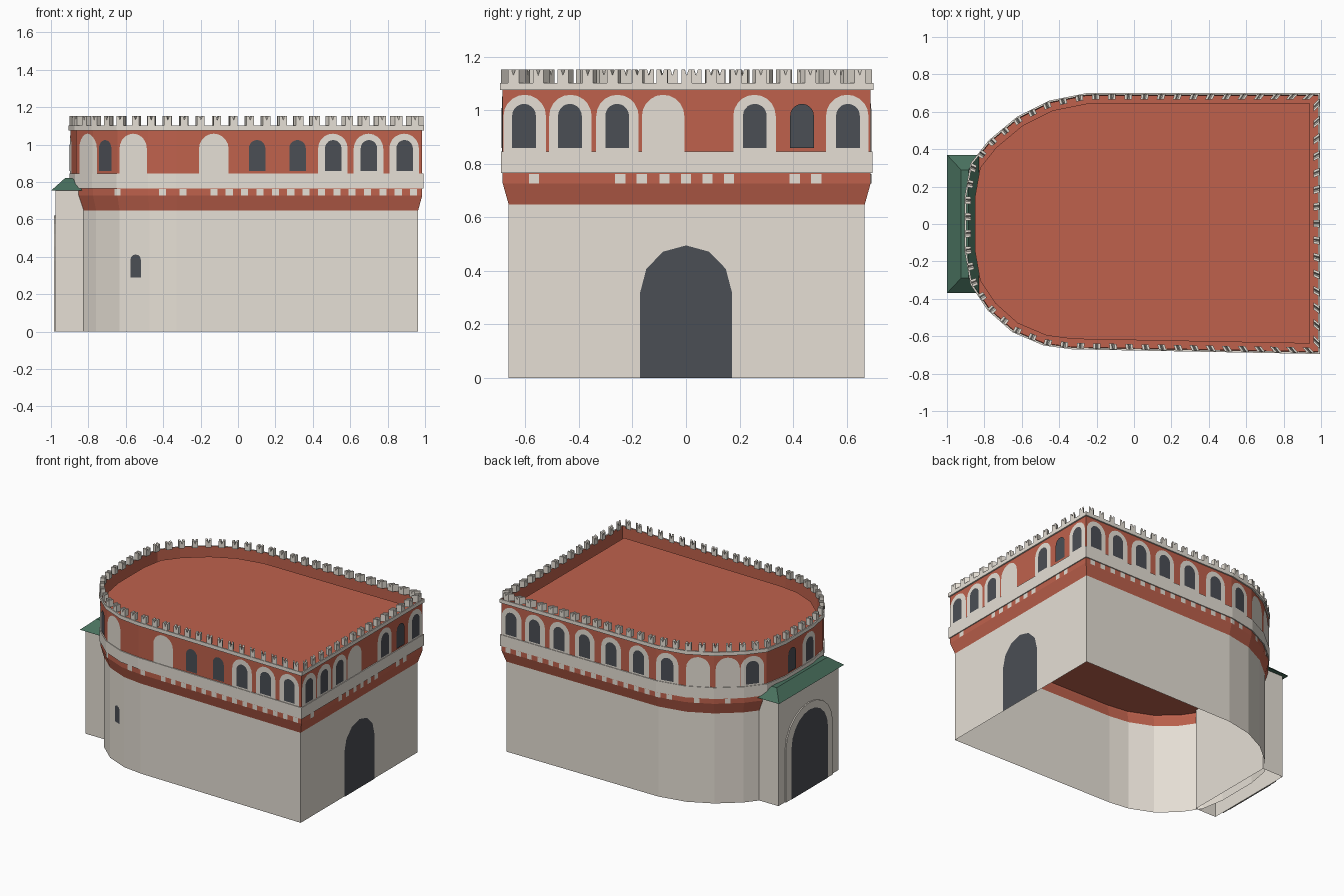
import bpy, bmesh, math
from mathutils import Vector

cube = bpy.data.objects.get("Cube")
if cube:
    bpy.data.objects.remove(cube, do_unlink=True)


def material(name, rgb):
    m = bpy.data.materials.new(name)
    m.use_nodes = True
    m.diffuse_color = (*rgb, 1)
    m.node_tree.nodes["Principled BSDF"].inputs["Base Color"].default_value = (*rgb, 1)
    return m


STONE = material("pale stone", (0.79, 0.74, 0.665))
RED = material("red brick", (0.52, 0.121, 0.073))
DARK = material("dark opening", (0.07, 0.077, 0.09))
GREEN = material("green roof", (0.066, 0.163, 0.112))


def finish(name, bm, mat, fix_normals=False):
    if fix_normals:
        bmesh.ops.recalc_face_normals(bm, faces=bm.faces)
    mesh = bpy.data.meshes.new(name)
    bm.to_mesh(mesh)
    bm.free()
    mesh.materials.append(mat)
    ob = bpy.data.objects.new(name, mesh)
    bpy.context.collection.objects.link(ob)
    return ob


class Outline:
    """Closed counter-clockwise plan that can be offset and walked along."""

    def __init__(self, pts):
        self.p = [Vector(q) for q in pts]
        self.n = len(pts)
        self.s = [0.0]
        for i in range(self.n):
            self.s.append(self.s[-1] + (self.p[(i + 1) % self.n] - self.p[i]).length)

    def direction(self, i):
        return (self.p[(i + 1) % self.n] - self.p[i % self.n]).normalized()

    def corner(self, i, off):
        i %= self.n
        a, b = self.direction(i - 1), self.direction(i)
        na, nb = Vector((a.y, -a.x)), Vector((b.y, -b.x))
        return self.p[i] + (na + nb) * off / (1 + na.dot(nb))

    def ring(self, off):
        return [self.corner(i, off) for i in range(self.n)]

    def at(self, s, off):
        s %= self.s[-1]
        i = max(k for k in range(self.n) if self.s[k] <= s)
        t = (s - self.s[i]) / (self.s[i + 1] - self.s[i])
        return self.corner(i, off).lerp(self.corner(i + 1, off), t)

    def locate(self, x, y):
        best = None
        for i in range(self.n):
            d, q = self.direction(i), Vector((x, y))
            t = min(max((q - self.p[i]).dot(d), 0), self.s[i + 1] - self.s[i])
            gap = (self.p[i] + d * t - q).length
            if best is None or gap < best[0]:
                best = (gap, self.s[i] + t)
        return best[1]


def loft(name, plan, profile, mat):
    """Sweep an (offset, height) profile round a plan."""
    bm = bmesh.new()
    rings = [[bm.verts.new((*q, z)) for q in plan.ring(off)] for off, z in profile]
    for a, b in zip(rings, rings[1:]):
        for i in range(plan.n):
            j = (i + 1) % plan.n
            bm.faces.new((a[i], a[j], b[j], b[i]))
    return finish(name, bm, mat)


def slab(name, plan, off, z, mat):
    bm = bmesh.new()
    bm.faces.new([bm.verts.new((*q, z)) for q in plan.ring(off)])
    return finish(name, bm, mat)


def panel(name, plan, spot, half, base, spring, rise, off, mat, steps=10):
    """Thin arched plate that follows the wall; rise 0 gives a rectangle."""
    mid = plan.locate(*spot)
    cols = [-half * math.cos(math.pi * k / steps) for k in range(steps + 1)]
    for turn in (-plan.s[-1], 0, plan.s[-1]):
        cols += [v + turn - mid for v in plan.s[:-1] if abs(v + turn - mid) < half - 0.001]
    cols.sort()
    bm = bmesh.new()
    low, high = [], []
    for u in cols:
        q = plan.at(mid + u, off)
        top = spring + rise * math.sqrt(max(0, 1 - (u / half) ** 2))
        low.append(bm.verts.new((*q, base)))
        high.append(bm.verts.new((*q, top)))
    for k in range(len(cols) - 1):
        bm.faces.new((low[k], low[k + 1], high[k + 1], high[k]))
    bmesh.ops.remove_doubles(bm, verts=bm.verts, dist=1e-5)
    return finish(name, bm, mat)


# Plan: square at one end, rounded at the other
keep = Outline([(.985, -.685), (.985, .69), (-.25, .69), (-.45, .65), (-.62, .565),
                (-.77, .44), (-.865, .32), (-.895, .15), (-.895, -.15), (-.865, -.32),
                (-.775, -.455), (-.645, -.57), (-.48, -.64), (-.33, -.66)])
INSET = -.022

# Walls, bands, floor and roof
loft("lower_wall", keep, [(INSET, 0), (INSET, .648)], STONE)
loft("flared_upper_wall", keep, [(INSET, .648), (0, .727), (0, 1.102)], RED)
loft("string_course", keep, [(0, .765), (.007, .765), (.007, .846), (0, .846)], STONE)
loft("parapet_cap", keep, [(0, 1.076), (.01, 1.076), (.01, 1.102), (0, 1.102)], STONE)
slab("upper_floor", keep, -.002, .74, RED)
slab("roof_deck", keep, -.045, 1.045, RED)

# Swallow-tailed merlons, evenly spaced on each run of wall
runs = [(0, 1), (1, 2), (2, 13), (13, 14)]
shape = [(-.02, 0), (.02, 0), (.02, .05), (.007, .05), (0, .028), (-.007, .05), (-.02, .05)]
bm = bmesh.new()
for first, last in runs:
    start, end = keep.s[first], keep.s[last]
    count = round((end - start) / .09)
    for k in range(count):
        s = start + (k + .5) * (end - start) / count
        sides = []
        for off in (.006, -.024):
            side = []
            a, b = keep.at(s - .02, off), keep.at(s + .02, off)
            for u, z in shape:
                side.append(bm.verts.new((*a.lerp(b, u / .04 + .5), 1.102 + z)))
            sides.append(side)
        f, g = sides
        bm.faces.new(f)
        bm.faces.new(g[::-1])
        for i in range(len(shape)):
            j = (i + 1) % len(shape)
            bm.faces.new((f[j], f[i], g[i], g[j]))
finish("merlons", bm, STONE, True)

# Upper arches: surrounds and windows
both = [(x, -.7) for x in (.505, .695, .885)]
both += [(1, y) for y in (-.6, -.43, -.255, .255, .6)]
both += [(x, .7) for x in (.9, .715, .52, .32, .11, -.11, -.33)]
both += [(-.81, .4), (-.9, -.12)]
blind = [(-.81, -.42), (-.565, -.62), (-.13, -.68), (1, -.085), (-.53, .62), (-.69, .51)]
plain = [(-.71, -.52), (.1, -.7), (.315, -.7), (1, .43), (-.9, .08)]
for spot in both + blind:
    panel("arch_surround", keep, spot, .079, .846, .978, .08, .003, STONE)
for spot in both + plain:
    panel("arched_window", keep, spot, .044, .859, .979, .045, .006, DARK)

# Small square blocks under the string course
blocks = [(x, -.7) for x in (-.735, -.41, -.295)]
blocks += [(-.13 + .082 * k, -.7) for k in range(14)]
blocks += [(1, y) for y in (-.565, -.245, -.165, -.08, 0, .08, .16, .405, .485)]
blocks += [(.93 - .085 * k, .7) for k in range(16)]
blocks += [(-.52, .62), (-.69, .51)]
for spot in blocks:
    panel("corbel_block", keep, spot, .019, .727, .762, 0, .003, STONE, 2)

# Main gate and slit window in the lower wall
panel("main_gate", keep, (1, 0), .176, 0, .32, .175, INSET + .004, DARK, 6)
panel("slit_window", keep, (-.555, -.61), .031, .29, .385, .027, INSET + .004, DARK, 6)

# Porch on the rounded end, with a raised stone surround
porch = Outline([(-.81, -.34), (-.81, .34), (-.975, .34), (-.975, -.34)])
loft("porch_wall", porch, [(0, 0), (0, .755)], STONE)
surround = panel("porch_arch_surround", porch, (-.975, 0), .26, 0, .38, .24, .008, STONE)
surround.modifiers.new("thickness", 'SOLIDIFY').thickness = .008
panel("porch_gate", porch, (-.975, 0), .2, 0, .37, .2, .011, DARK)

# Hipped porch roof
bm = bmesh.new()
bmesh.ops.create_cube(bm, size=1)
for v in bm.verts:
    top = v.co.z > 0
    west, east, half, z = (-.925, -.885, .29, .82) if top else (-1, -.83, .37, .753)
    v.co = (east if v.co.x > 0 else west, math.copysign(half, v.co.y), z)
finish("porch_roof", bm, GREEN, True)
